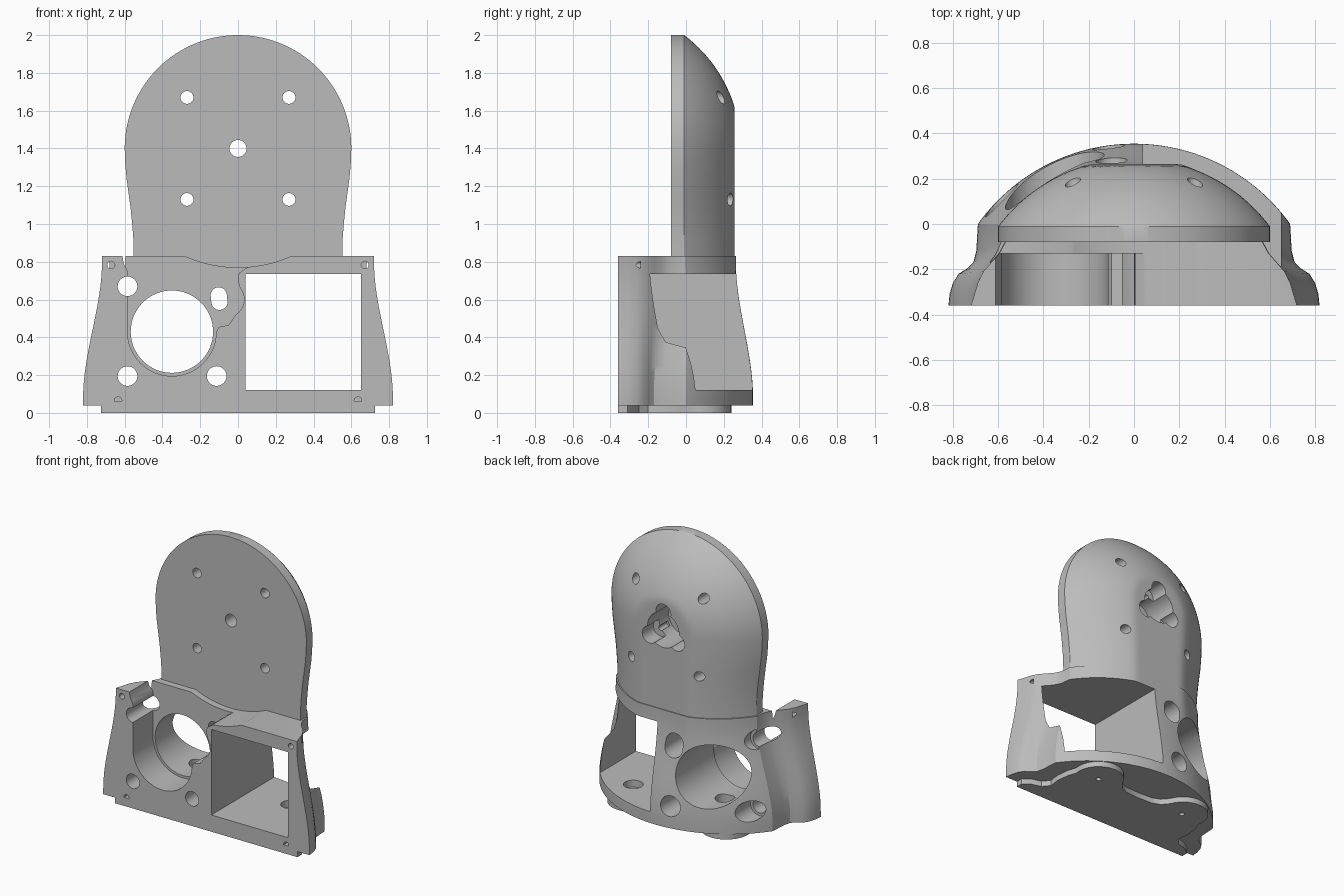
import bpy, bmesh
from math import sin, cos, pi, sqrt, radians

old = bpy.data.objects.get("Cube")
if old:
    bpy.data.objects.remove(old)

grey = bpy.data.materials.new("light grey")
grey.use_nodes = True
colour = (0.5, 0.5, 0.5, 1)
grey.diffuse_color = colour
grey.node_tree.nodes["Principled BSDF"].inputs["Base Color"].default_value = colour


def loft(name, rings):
    """Solid through equal-length closed rings, capped at both ends."""
    bm = bmesh.new()
    loops = [[bm.verts.new(p) for p in ring] for ring in rings]
    n = len(loops[0])
    for a, b in zip(loops, loops[1:]):
        for i in range(n):
            j = (i + 1) % n
            bm.faces.new((a[i], a[j], b[j], b[i]))
    bm.faces.new(loops[0])
    bm.faces.new(loops[-1])
    bmesh.ops.recalc_face_normals(bm, faces=bm.faces)
    mesh = bpy.data.meshes.new(name)
    bm.to_mesh(mesh)
    bm.free()
    obj = bpy.data.objects.new(name, mesh)
    bpy.context.collection.objects.link(obj)
    mesh.materials.append(grey)
    return obj


def arc(cx, cy, r, start, end, steps):
    angles = [radians(start + (end - start) * i / steps) for i in range(steps + 1)]
    return [(cx + r * cos(a), cy + r * sin(a)) for a in angles]


def circle(cx, cy, r, steps=40):
    return arc(cx, cy, r, 0, 360, steps)[:-1]


def along_y(profile, y0, y1):
    return loft("cutter", [[(x, y, z) for x, z in profile] for y in (y0, y1)])


def along_z(profile, z0, z1, name="cutter"):
    return loft(name, [[(x, y, z) for x, y in profile] for z in (z0, z1)])


def combine(obj, other, operation="DIFFERENCE"):
    mod = obj.modifiers.new("combine", "BOOLEAN")
    mod.operation = operation
    mod.solver = "EXACT"
    mod.object = other
    bpy.context.view_layer.objects.active = obj
    bpy.ops.object.modifier_apply(modifier=mod.name)
    bpy.data.objects.remove(other)


def smoothstep(a, b, v):
    u = min(1, max(0, (v - a) / (b - a)))
    return u * u * (3 - 2 * u)


def dome(r):
    """Depth of the rounded back at a distance from the axis."""
    return min(0.258, sqrt(0.75 ** 2 - r * r) - 0.46)


def mirrored(half):
    """Close a half outline that runs from the front to the centre of the back."""
    return half + [(-x, y) for x, y in reversed(half) if x > 1e-6]


# Base: flared front flange, side groove and curved back, narrowing upward
STEPS = 28
low = [(.82, -.36), (.815, -.31), (.80, -.26), (.775, -.22), (.735, -.195),
       (.71, -.17), (.697, -.12)]
high = [(.72, -.36), (.705, -.31), (.69, -.26), (.665, -.21), (.63, -.17),
        (.595, -.13), (.568, -.08)]
for i in range(STEPS + 1):
    c = cos(pi / 2 * i / STEPS)
    low.append((.69 * c, sqrt(.848 ** 2 - (.69 * c) ** 2) - .493))
    high.append((.56 * c, dome(.6 * c) + .006))
levels = [.04, .08] + [.08 + .69 * i / 20 for i in range(1, 21)] + [.83]
rings = []
for z in levels:
    t = smoothstep(.08, .80, z)
    half = [(a[0] + (b[0] - a[0]) * t, a[1] + (b[1] - a[1]) * t)
            for a, b in zip(low, high)]
    rings.append([(x, y, z) for x, y in mirrored(half)])
body = loft("mounting_bracket", rings)

# Shallow dip in the top of the base
combine(body, along_y(circle(0, 1.453, .683, 128), -.5, -.08))

# Square tunnel
combine(body, along_y([(.04, .12), (.65, .12), (.65, .735), (.04, .735)], -.6, .6))

# Round-bottomed pocket, open at the top
pocket = [(-.63, .9), (-.612, .83), (-.605, .79), (-.585, .75)]
pocket += arc(-.35, .43, .235, 180, 360, 32)
pocket += [(-.10, .455), (-.05, .465)] + arc(-.06, .60, .093, -60, 40, 8)
pocket += [(.0, .70), (.005, .74), (.04, .765), (.07, .78), (.07, .9)]
combine(body, along_y(pocket, -.5, -.13))

# Large bore and its fixing holes, wider at the back
combine(body, along_y(circle(-.35, .43, .218, 64), -.5, .6))
for x, z in [(-.585, .67), (-.585, .195), (-.113, .195)]:
    combine(body, along_y(circle(x, z, .052), -.5, .6))
    combine(body, along_y(circle(x, z, .072), .0, .6))
for r, front in [(.043, -.5), (.068, .08)]:
    slot = arc(-.102, .622, r, 0, 180, 16) + arc(-.098, .588, r, 180, 360, 16)
    combine(body, along_y(slot, front, .6))

# Small blind screw holes in the front corners
for side in (-1, 1):
    for x, z in [(.672, .783), (.635, .065)]:
        combine(body, along_y(circle(side * x, z, .02, 20), -.5, -.24))

# Head: round plate with a domed back on a narrower neck
rings = []
neck = [(.78, .552), (.84, .553), (.92, .554), (1.0, .56), (1.08, .568),
        (1.16, .579), (1.24, .59), (1.32, .597)]
crown = [(1.4 + .6 * sin(a), .6 * cos(a))
         for a in (radians(89.5) * i / 30 for i in range(31))]
for z, w in neck + crown:
    half = [(w, -.08)]
    for i in range(STEPS + 1):
        x = w * cos(pi / 2 * i / STEPS)
        r = sqrt(x * x + (z - 1.4) ** 2) if z > 1.4 else .6 * x / w
        half.append((x, dome(min(r, .6))))
    rings.append([(x, y, z) for x, y in mirrored(half)])
head = loft("head", rings)

# Recess in the back with three lobes, plus through holes
combine(head, along_y(circle(0, 1.4, .045), -.5, .6))
combine(head, along_y(circle(0, 1.4, .125, 48), .02, .6))
for angle in (90, 210, 330):
    x, z = .125 * cos(radians(angle)), 1.4 + .125 * sin(radians(angle))
    combine(head, along_y(circle(x, z, .06, 32), .13, .6))
    combine(head, along_y(circle(x, z, .018, 16), .04, .6))
for x in (-.27, .27):
    for z in (1.13, 1.67):
        combine(head, along_y(circle(x, z, .034, 28), -.5, .6))
combine(body, head, "UNION")

# Lobed foot plate under the base
half = [(.725, -.36), (.725, -.31), (.67, -.27), (.60, -.25), (.56, -.20),
        (.57, -.12), (.56, -.03)]
half += arc(.37, .07, .17, -10, 160, 20) + [(.17, .08), (.11, .055), (0, .05)]
foot = along_z(mirrored(half), 0, .06, "foot_plate")
combine(body, foot, "UNION")

# Screw seats in the floors of the tunnel and the bore
for x in (-.36, .37):
    combine(body, along_z(circle(x, .07, .065, 32), .07, .32))
    combine(body, along_z(circle(x, .07, .018, 16), -.1, .2))

# Smooth curved walls, crisp edges
bpy.ops.object.select_all(action="DESELECT")
body.select_set(True)
bpy.context.view_layer.objects.active = body
bpy.ops.object.shade_smooth_by_angle(angle=radians(28))
